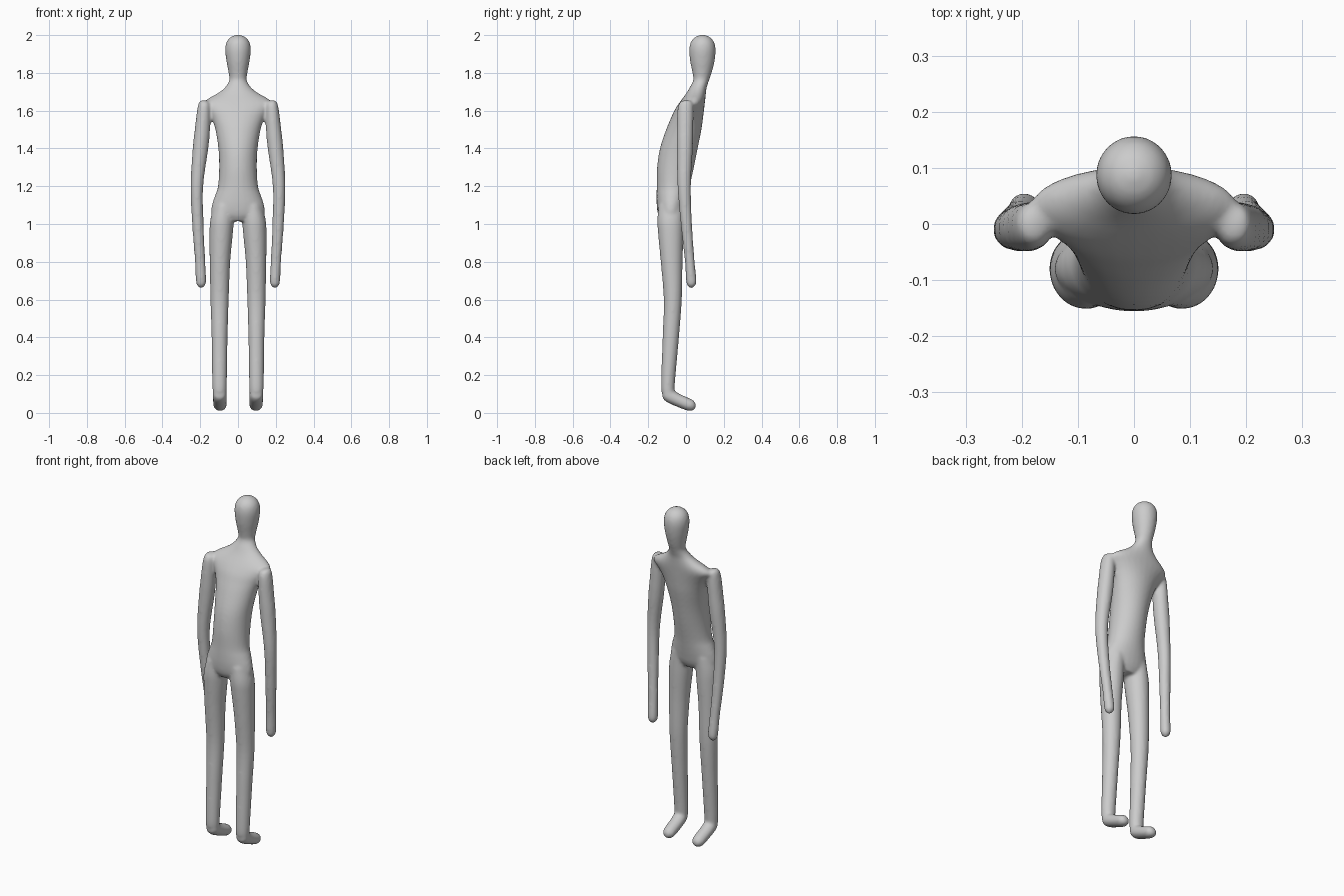
import bpy, bmesh, math
from mathutils import Vector

SIDES = 28
STEPS = 5
bm = bmesh.new()


def spline(keys):
    """Catmull-Rom through the ring keys (any vector size)."""
    k = [Vector(p) for p in keys]
    k = [2 * k[0] - k[1]] + k + [2 * k[-1] - k[-2]]
    out = []
    for i in range(1, len(k) - 2):
        a, b, c, d = k[i - 1:i + 3]
        for j in range(STEPS):
            t = j / STEPS
            out.append(0.5 * (2 * b + (c - a) * t + (2 * a - 5 * b + 4 * c - d) * t * t
                              + (3 * b - a - 3 * c + d) * t ** 3))
    out.append(k[-2])
    return out


def tube(keys, side=1, follow=False):
    """Loft ellipses; each key is (x, y, z, half width, half depth)."""
    pts = spline(keys)
    rings = []
    for i, p in enumerate(pts):
        c = Vector((p[0] * side, p[1], p[2]))
        depth = Vector((0, 1, 0))
        if follow:
            t = pts[min(i + 1, len(pts) - 1)] - pts[max(i - 1, 0)]
            depth = Vector((0, -t[2], t[1])).normalized()
        ring = []
        for n in range(SIDES):
            a = 2 * math.pi * n / SIDES
            ring.append(bm.verts.new(c + Vector((1, 0, 0)) * p[3] * math.cos(a)
                                     + depth * p[4] * math.sin(a)))
        rings.append(ring)
    faces = [bm.faces.new(rings[0][::-1]), bm.faces.new(rings[-1])]
    for r, s in zip(rings, rings[1:]):
        for n in range(SIDES):
            m = (n + 1) % SIDES
            faces.append(bm.faces.new((r[n], r[m], s[m], s[n])))
    bmesh.ops.recalc_face_normals(bm, faces=faces)


# torso, neck and head: (z, half width, y min, y max)
trunk = [(1.015, .075, -.13, -.03), (1.05, .138, -.148, -.012), (1.1, .138, -.155, 0),
         (1.15, .122, -.156, .01), (1.2, .106, -.155, .02), (1.3, .1, -.153, .042),
         (1.4, .104, -.138, .062), (1.5, .12, -.105, .082), (1.56, .14, -.08, .09),
         (1.6, .163, -.062, .095), (1.635, .185, -.04, .099), (1.66, .165, -.022, .102),
         (1.69, .112, 0, .105), (1.72, .072, .018, .109), (1.76, .047, .038, .122),
         (1.8, .05, .034, .136), (1.86, .061, .022, .151), (1.92, .068, .017, .157),
         (1.96, .062, .024, .15), (1.985, .045, .042, .132), (1.997, .024, .063, .111),
         (2.002, .006, .081, .093)]
tube([(0, (a + b) / 2, z, w, (b - a) / 2) for z, w, a, b in trunk])

# limbs: (z, x inner, x outer, y min, y max)
arm = [(1.655, .17, .198, -.015, .018), (1.64, .15, .208, -.036, .036),
       (1.6, .145, .217, -.046, .04), (1.5, .148, .229, -.049, .039),
       (1.4, .157, .24, -.049, .036), (1.2, .184, .251, -.045, .026),
       (1.0, .182, .243, -.028, .032), (.8, .173, .228, -.006, .046),
       (.7, .168, .223, .0, .056), (.675, .174, .217, .007, .05), (.66, .188, .203, .02, .036)]
leg = [(1.1, .02, .128, -.145, -.012), (1.02, .022, .147, -.152, -.012),
       (.95, .027, .151, -.148, -.013), (.8, .041, .15, -.134, -.018),
       (.6, .049, .146, -.118, -.022), (.4, .055, .14, -.124, -.037),
       (.2, .058, .137, -.131, -.055), (.12, .06, .135, -.131, -.061),
       (.09, .064, .131, -.122, -.062)]
for s in (1, -1):
    for limb in (arm, leg):
        tube([((i + o) / 2, (a + b) / 2, z, (o - i) / 2, (b - a) / 2)
              for z, i, o, a, b in limb], s)
    # foot
    tube([(.097, -.122, .112, .012, .01), (.097, -.112, .107, .03, .026),
          (.097, -.09, .092, .037, .036), (.096, -.045, .068, .037, .034),
          (.095, .02, .041, .035, .032), (.095, .042, .033, .025, .022),
          (.095, .052, .03, .008, .007)], s, follow=True)

mesh = bpy.data.meshes.new("body")
bm.to_mesh(mesh)
bm.free()
body = bpy.data.objects.new("body", mesh)
bpy.context.collection.objects.link(body)

# fuse into one soft skin
remesh = body.modifiers.new("fuse", 'REMESH')
remesh.mode = 'VOXEL'
remesh.voxel_size = 0.008
remesh.use_smooth_shade = True
soft = body.modifiers.new("soften", 'SMOOTH')
soft.factor = 0.5
soft.iterations = 8
